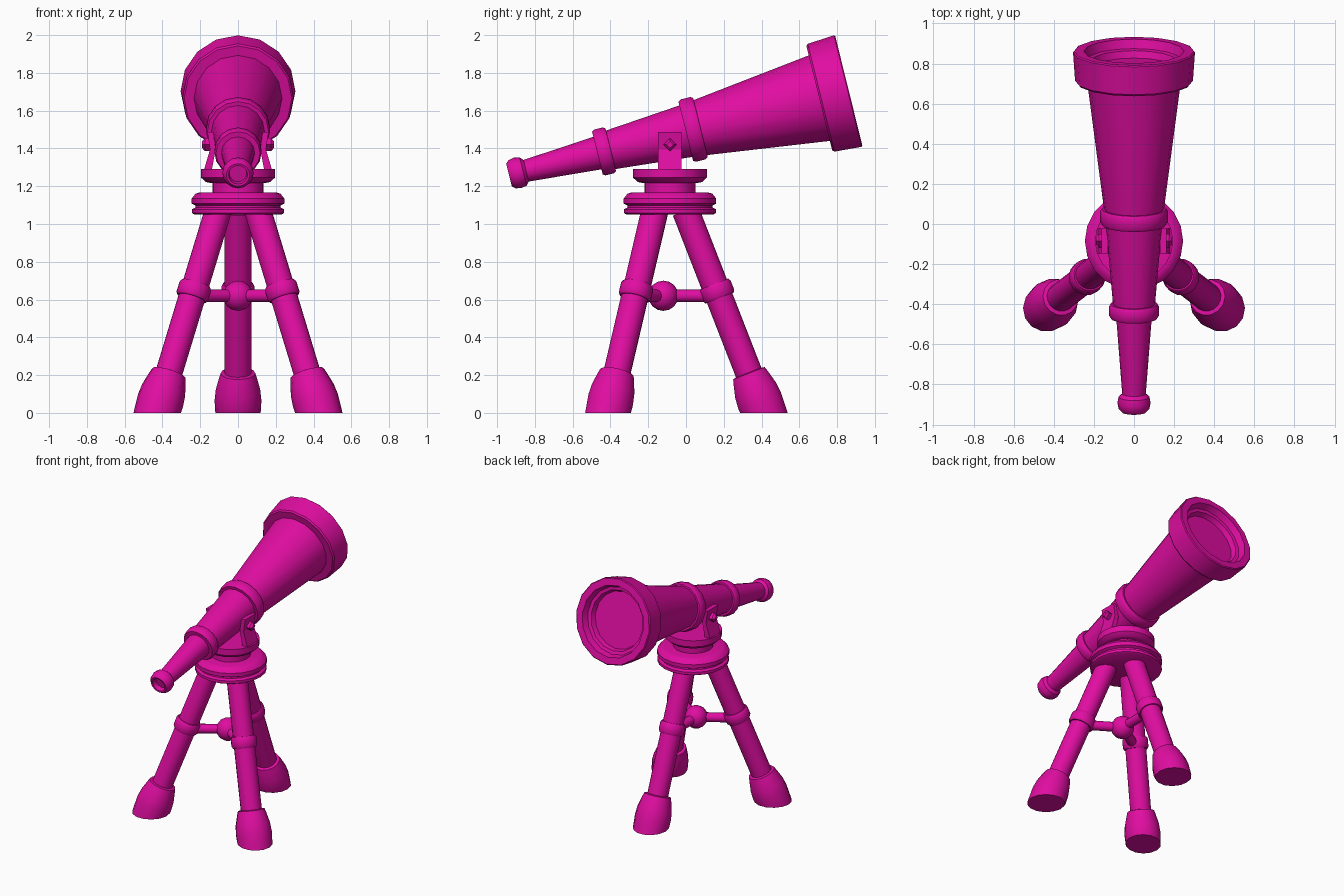
import bpy, bmesh, math
from mathutils import Vector

if "Cube" in bpy.data.objects:
    bpy.data.objects.remove(bpy.data.objects["Cube"], do_unlink=True)

magenta = bpy.data.materials.new("magenta")
COLOUR = (0.75, 0.004, 0.36, 1)
magenta.diffuse_color = COLOUR
magenta.use_nodes = True
magenta.node_tree.nodes["Principled BSDF"].inputs["Base Color"].default_value = COLOUR


def finish(name, bm, smooth=True):
    bmesh.ops.remove_doubles(bm, verts=bm.verts, dist=1e-5)
    bmesh.ops.recalc_face_normals(bm, faces=bm.faces)
    mesh = bpy.data.meshes.new(name)
    bm.to_mesh(mesh)
    bm.free()
    mesh.materials.append(magenta)
    obj = bpy.data.objects.new(name, mesh)
    bpy.context.collection.objects.link(obj)
    if smooth:
        bpy.ops.object.select_all(action='DESELECT')
        obj.select_set(True)
        bpy.context.view_layer.objects.active = obj
        bpy.ops.object.shade_smooth_by_angle(angle=math.radians(35))
    return obj


def lathe(name, profile, base, axis, sides=16, ground=False, smooth=True):
    """Turn (radius, distance) pairs around an axis, closing both ends."""
    bm = bmesh.new()
    turn = Vector(axis).to_track_quat('Z', 'Y')
    points = [(0, profile[0][1])] + list(profile) + [(0, profile[-1][1])]
    rings = []
    for r, s in points:
        ring = []
        for i in range(sides):
            a = math.tau * i / sides
            p = Vector((r * math.cos(a), r * math.sin(a), s))
            ring.append(bm.verts.new(Vector(base) + turn @ p))
        rings.append(ring)
    for a, b in zip(rings, rings[1:]):
        for i in range(sides):
            j = (i + 1) % sides
            bm.faces.new((a[i], a[j], b[j], b[i]))
    bmesh.ops.remove_doubles(bm, verts=bm.verts, dist=1e-5)
    if ground:
        # Trim flat at the floor and close the sole
        geom = bm.verts[:] + bm.edges[:] + bm.faces[:]
        bmesh.ops.bisect_plane(bm, geom=geom, plane_co=(0, 0, 0),
                               plane_no=(0, 0, 1), clear_inner=True)
        bmesh.ops.holes_fill(bm, edges=[e for e in bm.edges if e.is_boundary])
    return finish(name, bm, smooth)


def band(r, start, end, bevel=0.014):
    """Profile of a collar with softened rims."""
    return [(r - 0.03, start), (r - bevel * 0.6, start), (r, start + bevel),
            (r, end - bevel), (r - bevel * 0.6, end), (r - 0.03, end)]


def rod(name, start, end, r, sides=16):
    d = Vector(end) - Vector(start)
    return lathe(name, [(r, 0), (r, d.length)], start, d, sides)


# Turntable and swivel cup
MID = -0.085
UP = (0, 0, 1)
lathe("turntable", [(0.23, 1.05), (0.243, 1.058), (0.243, 1.078), (0.225, 1.088),
                    (0.225, 1.098), (0.245, 1.108), (0.245, 1.135), (0.225, 1.16),
                    (0.2, 1.168)], (0, MID, 0), UP, 20)
lathe("swivel_neck", [(0.135, 1.16), (0.135, 1.23)], (0, MID, 0), UP, 20)
lathe("swivel_cup", [(0.15, 1.218), (0.17, 1.222), (0.195, 1.245), (0.195, 1.29)],
      (0, MID, 0), UP, 20)

# Tripod legs with feet, collars and struts to a central ball
HUB = Vector((0, -0.12, 0.62))
legs = {"left": ((0.43, -0.415, 0), (0.105, -0.165, 1.07)),
        "right": ((-0.43, -0.415, 0), (-0.105, -0.165, 1.07)),
        "back": ((0, 0.415, 0), (0, -0.002, 1.07))}
for side, (foot, top) in legs.items():
    foot, top = Vector(foot), Vector(top)
    d = top - foot
    rod(side + "_leg", foot + d * 0.15, top, 0.072)
    lathe(side + "_foot", [(0.115, -0.1), (0.12, 0), (0.124, 0.07), (0.118, 0.13),
                           (0.1, 0.2), (0.092, 0.225), (0.07, 0.23)],
          foot, d, 14, ground=True)
    at = foot + d * (0.645 / 1.07)
    lathe(side + "_leg_collar", band(0.088, -0.04, 0.04), at, d)
    rod(side + "_strut", HUB, foot + d * (HUB.z / 1.07), 0.033, 12)
ball = [(0.08 * math.sin(math.pi * i / 8), -0.08 * math.cos(math.pi * i / 8))
        for i in range(1, 8)]
lathe("strut_ball", [(0, -0.08)] + ball + [(0, 0.08)], HUB, UP, 12)

# Telescope, measured along its tilted axis from the eyepiece end
EYE = Vector((0, -0.935, 1.26))
AXIS = Vector((0, 0.862, 1.705)) - EYE
END = AXIS.length
lathe("eyepiece", [(0.046, 0.035), (0.05, 0.0), (0.062, -0.002), (0.077, 0.015),
                   (0.083, 0.045), (0.077, 0.075), (0.058, 0.092)], EYE, AXIS)
lathe("rear_tube", [(0.058, 0.08), (0.09, 0.5)], EYE, AXIS)
lathe("rear_collar", band(0.125, 0.48, 0.553), EYE, AXIS)
lathe("middle_tube", [(0.103, 0.53), (0.142, 0.98)], EYE, AXIS)
lathe("front_collar", band(0.17, 0.962, 1.042), EYE, AXIS)
lathe("front_tube", [(0.147, 1.02), (0.237, 1.72)], EYE, AXIS)
lathe("lens_hood", [(0.22, 1.69), (0.285, 1.69), (0.294, 1.7), (0.304, END - 0.006),
                    (0.298, END), (0.25, END), (0.235, END - 0.045),
                    (0.212, END - 0.05), (0.2, END - 0.085)], EYE, AXIS)

# Yoke arms leaning in to the tube, each with a square bolt
OUTLINE = [(0.182, 1.28), (0.148, 1.395), (0.162, 1.487),
           (0.13, 1.487), (0.118, 1.395), (0.14, 1.28)]
for side, sx in (("left", 1), ("right", -1)):
    bm = bmesh.new()
    ends = [[bm.verts.new((sx * x, y, z)) for x, z in OUTLINE]
            for y in (MID - 0.062, MID + 0.062)]
    for ring in ends:
        bm.faces.new(ring)
    n = len(OUTLINE)
    for i in range(n):
        j = (i + 1) % n
        bm.faces.new((ends[0][i], ends[0][j], ends[1][j], ends[1][i]))
    finish(side + "_yoke_arm", bm, smooth=False)
    lathe(side + "_yoke_bolt", [(0.034, 0), (0.034, 0.05), (0.018, 0.065)],
          (sx * 0.125, MID, 1.42), (sx, 0, 0), 4, smooth=False)
